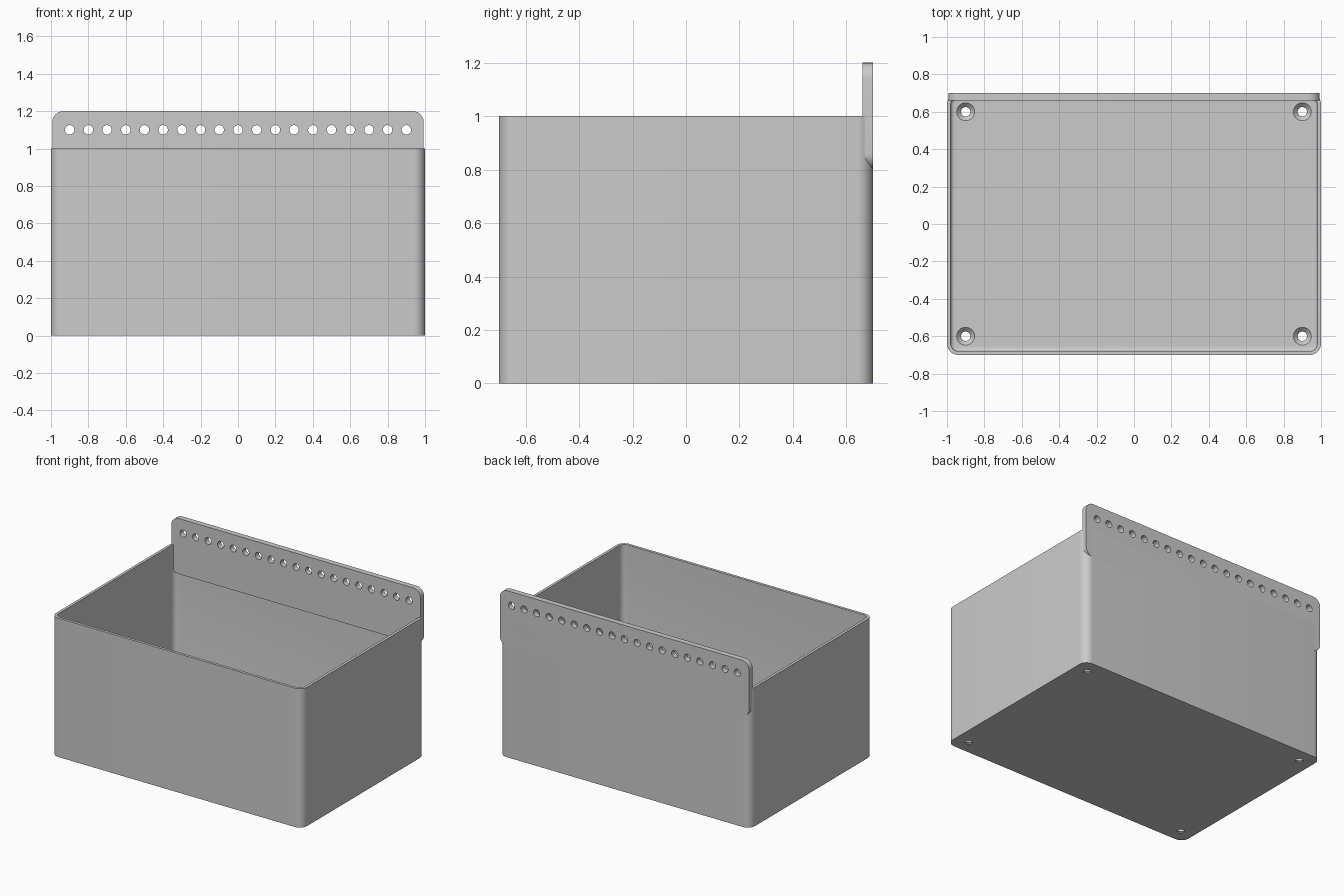
import bpy
import bmesh
from math import cos, sin, pi
from mathutils import Matrix, Vector

if "Cube" in bpy.data.objects:
    bpy.data.objects.remove(bpy.data.objects["Cube"], do_unlink=True)

grey = bpy.data.materials.new("light_grey_plastic")
grey.use_nodes = True
grey.diffuse_color = (0.6, 0.6, 0.6, 1)
grey.node_tree.nodes["Principled BSDF"].inputs["Base Color"].default_value = (0.6, 0.6, 0.6, 1)

HALF_X, HALF_Y, HEIGHT = 1.0, 0.7, 1.0
WALL, FLOOR, CORNER, FILLET = 0.02, 0.03, 0.06, 0.02
PLATE_THICK, PLATE_LOW, PLATE_HIGH = 0.04, 0.8, 1.2
HOLE = 0.025


def rounded_rect(hx, hy, r, steps=10):
    """Counter-clockwise outline of a rectangle with round corners."""
    points = []
    for i, (sx, sy) in enumerate([(1, 1), (-1, 1), (-1, -1), (1, -1)]):
        for k in range(steps + 1):
            a = (i + k / steps) * pi / 2
            points.append((sx * (hx - r) + r * cos(a), sy * (hy - r) + r * sin(a)))
    return points


def circle(r, sides=32):
    return [(r * cos(2 * pi * k / sides), r * sin(2 * pi * k / sides)) for k in range(sides)]


def loft(bm, layers, matrix=Matrix()):
    """Closed solid through (outline, height) layers, lowest first."""
    rings = [[bm.verts.new(matrix @ Vector((x, y, z))) for x, y in outline]
             for outline, z in layers]
    for low, high in zip(rings, rings[1:]):
        n = len(low)
        for k in range(n):
            j = (k + 1) % n
            bm.faces.new((low[k], low[j], high[j], high[k]))
    bm.faces.new(rings[0][::-1])
    bm.faces.new(rings[-1])


def make_object(name, bm):
    bmesh.ops.recalc_face_normals(bm, faces=bm.faces)
    mesh = bpy.data.meshes.new(name)
    bm.to_mesh(mesh)
    bm.free()
    mesh.materials.append(grey)
    obj = bpy.data.objects.new(name, mesh)
    bpy.context.collection.objects.link(obj)
    return obj


def activate(obj):
    bpy.ops.object.select_all(action="DESELECT")
    obj.select_set(True)
    bpy.context.view_layer.objects.active = obj


def cut(obj, cutter):
    """Subtract the cutter and throw it away."""
    cutter.hide_render = True
    mod = obj.modifiers.new("cut", "BOOLEAN")
    mod.operation = "DIFFERENCE"
    mod.solver = "EXACT"
    mod.object = cutter
    activate(obj)
    bpy.ops.object.modifier_apply(modifier=mod.name)
    bpy.data.objects.remove(cutter, do_unlink=True)


# Open box with rounded upright corners
bm = bmesh.new()
outer = rounded_rect(HALF_X, HALF_Y, CORNER)
loft(bm, [(outer, 0), (outer, HEIGHT)])
box = make_object("box", bm)

# Cavity with a small fillet around the floor
bm = bmesh.new()
layers = []
for k in range(6):
    a = k / 5 * pi / 2
    inset = WALL + FILLET * (1 - sin(a))
    layers.append((rounded_rect(HALF_X - inset, HALF_Y - inset, CORNER - inset),
                   FLOOR + FILLET * (1 - cos(a))))
layers.append((layers[-1][0], HEIGHT + 0.1))
loft(bm, layers)
cut(box, make_object("cavity_cutter", bm))

# Countersunk drain holes near the floor corners
bm = bmesh.new()
for x in (-0.9, 0.9):
    for y in (-0.6, 0.6):
        loft(bm, [(circle(HOLE), -0.05), (circle(HOLE), FLOOR - 0.023),
                  (circle(0.048), FLOOR), (circle(0.048), FLOOR + 0.05)],
             Matrix.Translation((x, y, 0)))
cut(box, make_object("drain_cutter", bm))

# Hanging plate along the back, flush with the rear wall
bm = bmesh.new()
upright = Matrix.Rotation(pi / 2, 4, "X")
middle = (PLATE_LOW + PLATE_HIGH) / 2
outline = rounded_rect(0.993, (PLATE_HIGH - PLATE_LOW) / 2, CORNER)
loft(bm, [(outline, 0), (outline, PLATE_THICK)],
     Matrix.Translation((0, HALF_Y, middle)) @ upright)
plate = make_object("hanging_plate", bm)

# Row of mounting holes
bm = bmesh.new()
for i in range(-9, 10):
    loft(bm, [(circle(HOLE), -0.05), (circle(HOLE), 0.1)],
         Matrix.Translation((i * 0.1, HALF_Y, 1.1)) @ upright)
cut(plate, make_object("mounting_hole_cutter", bm))

for obj in (box, plate):
    activate(obj)
    bpy.ops.object.shade_smooth_by_angle(angle=pi / 6)
